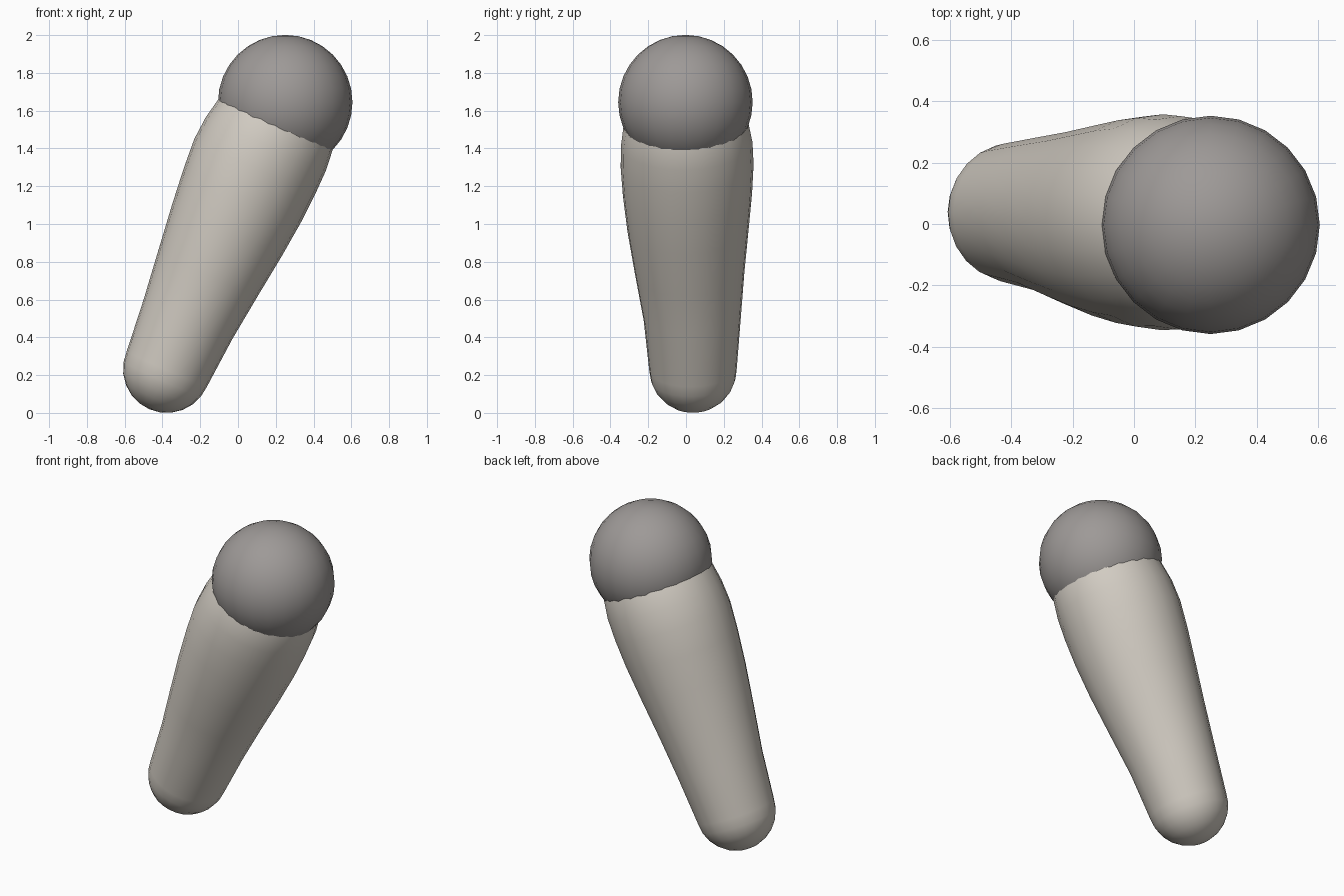
import bpy, bmesh, math
from mathutils import Vector

if "Cube" in bpy.data.objects:
    bpy.data.objects.remove(bpy.data.objects["Cube"])


def material(name, rgb):
    m = bpy.data.materials.new(name)
    m.diffuse_color = (*rgb, 1)
    m.use_nodes = True
    m.node_tree.nodes["Principled BSDF"].inputs["Base Color"].default_value = m.diffuse_color
    return m


def finish(bm, name, mat):
    bmesh.ops.recalc_face_normals(bm, faces=bm.faces)
    for f in bm.faces:
        f.smooth = True
    mesh = bpy.data.meshes.new(name)
    bm.to_mesh(mesh)
    bm.free()
    mesh.materials.append(mat)
    ob = bpy.data.objects.new(name, mesh)
    bpy.context.collection.objects.link(ob)
    return ob


bone = material("warm_light_grey", (0.64, 0.60, 0.54))
grey = material("mid_grey", (0.34, 0.32, 0.31))

SEG = 24
base = Vector((-0.377, 0.037, 0.232))
ball_centre = Vector((0.25, -0.003, 1.645))
axis = (ball_centre - base).normalized()
side = Vector((0, 1, 0)).cross(axis).normalized()
depth = axis.cross(side)

# Body rings: rounded foot, then a tapered shaft, then a dome inside the ball
rings = []
for i in range(1, 7):
    a = math.radians(15 * i)
    rings.append((base - axis * 0.232 * math.cos(a), 0.232 * math.sin(a)))
rings += [
    (Vector((-0.265, 0.033, 0.495)), 0.257),
    (Vector((-0.160, 0.020, 0.735)), 0.289),
    (Vector((-0.057, 0.011, 0.968)), 0.321),
    (Vector((0.025, 0.008, 1.155)), 0.342),
    (Vector((0.090, 0.006, 1.307)), 0.352),
    (Vector((0.148, 0.004, 1.425)), 0.348),
    (Vector((0.198, 0.000, 1.525)), 0.331),
]
for a in (40, 58, 75):
    a = math.radians(a)
    rings.append((rings[12][0] + axis * 0.32 * math.sin(a), 0.331 * math.cos(a)))

bm = bmesh.new()
loops = []
for centre, r in rings:
    loops.append([bm.verts.new(centre + r * (side * math.cos(t) + depth * math.sin(t)))
                  for t in (2 * math.pi * k / SEG for k in range(SEG))])
for lo, hi in zip(loops, loops[1:]):
    for k in range(SEG):
        n = (k + 1) % SEG
        bm.faces.new((lo[k], lo[n], hi[n], hi[k]))
# Close both ends with a pole
for loop, pole in ((loops[0], base - axis * 0.232),
                   (loops[-1], rings[12][0] + axis * 0.32)):
    tip = bm.verts.new(pole)
    for k in range(SEG):
        bm.faces.new((loop[k], loop[(k + 1) % SEG], tip))
finish(bm, "tapered_body", bone)

# Round head
bm = bmesh.new()
bmesh.ops.create_uvsphere(bm, u_segments=24, v_segments=16, radius=0.356)
bmesh.ops.translate(bm, verts=bm.verts, vec=ball_centre)
finish(bm, "round_head", grey)
